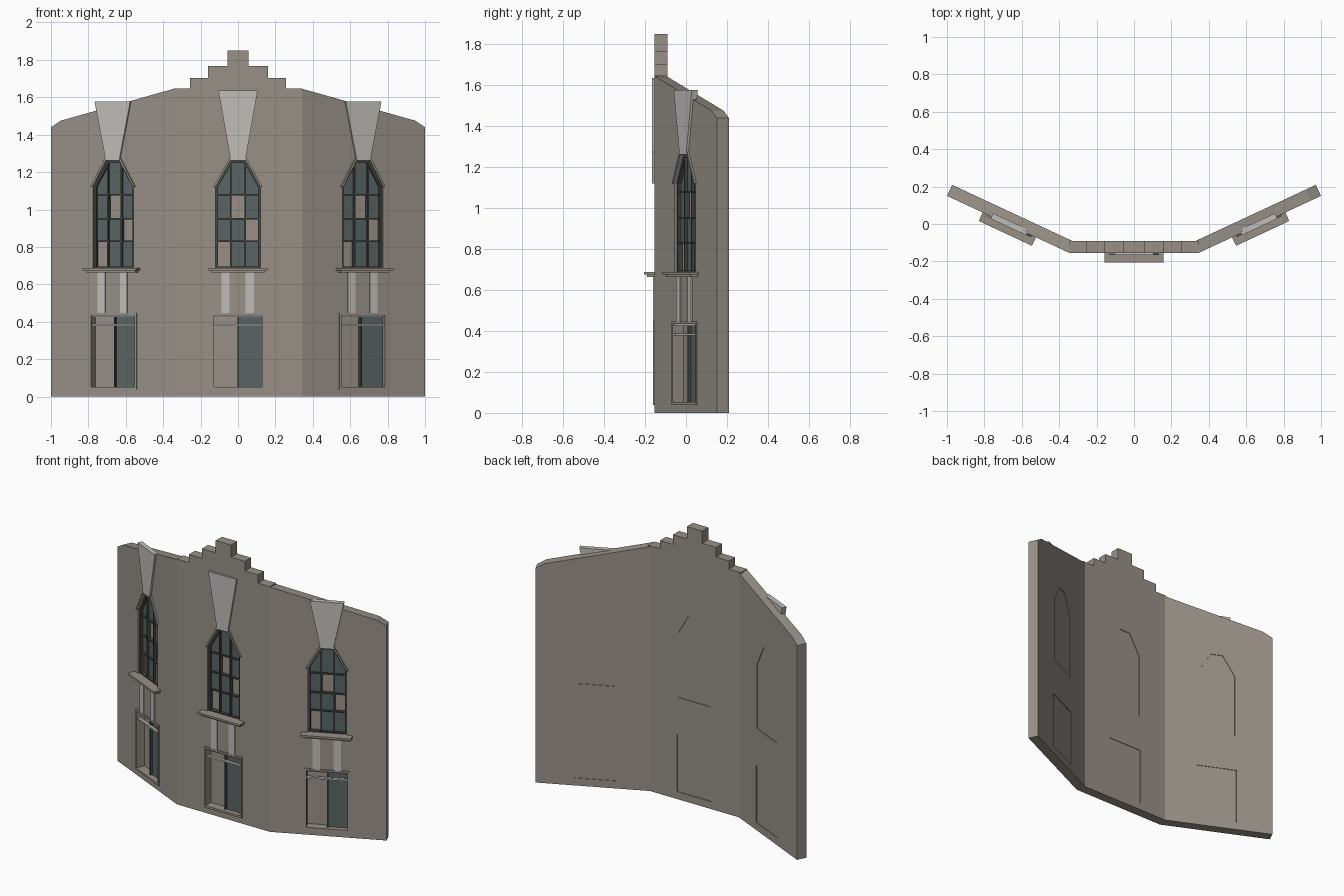
import bpy, bmesh, math
from mathutils import Matrix

cube = bpy.data.objects.get("Cube")
if cube:
    bpy.data.objects.remove(cube, do_unlink=True)


def material(name, rgb):
    m = bpy.data.materials.new(name)
    m.use_nodes = True
    m.diffuse_color = (*rgb, 1)
    bsdf = m.node_tree.nodes["Principled BSDF"]
    bsdf.inputs["Base Color"].default_value = (*rgb, 1)
    bsdf.inputs["Roughness"].default_value = 0.9
    return m


STONE = material("warm grey stone", (0.31, 0.28, 0.245))
PALE = material("pale grey stone", (0.52, 0.51, 0.49))
GLASS = material("dark green glass", (0.10, 0.13, 0.125))
IRON = material("dark iron", (0.06, 0.065, 0.06))


def prism(name, loops, back, front, mat, place):
    """Fill an outline (with optional holes) in the wall plane and extrude it outward."""
    bm = bmesh.new()
    for loop in loops:
        vs = [bm.verts.new((u, -back, z)) for u, z in loop]
        for a, b in zip(vs, vs[1:] + vs[:1]):
            bm.edges.new((a, b))
    bmesh.ops.triangle_fill(bm, use_beauty=True, edges=bm.edges[:], normal=(0, 1, 0))
    out = bmesh.ops.extrude_face_region(bm, geom=bm.faces[:], use_keep_orig=True)
    moved = [g for g in out["geom"] if isinstance(g, bmesh.types.BMVert)]
    bmesh.ops.translate(bm, vec=(0, back - front, 0), verts=moved)
    bmesh.ops.recalc_face_normals(bm, faces=bm.faces[:])
    me = bpy.data.meshes.new(name)
    bm.to_mesh(me)
    bm.free()
    me.materials.append(mat)
    ob = bpy.data.objects.new(name, me)
    ob.matrix_world = place
    bpy.context.collection.objects.link(ob)
    return ob


def rect(u0, u1, z0, z1):
    return [(u0, z0), (u1, z0), (u1, z1), (u0, z1)]


def mirrored(half):
    """Close a right-hand profile, listed bottom to top, with its mirror image."""
    return half + [(-u, z) for u, z in reversed(half)]


def shift(loop, c):
    return [(u + c, z) for u, z in loop]


T = 0.065                                # wall thickness
W, SILL, SPRING, TOP = 0.12, 0.685, 1.12, 1.262
arch = mirrored([(W, SILL), (W, SPRING), (0.04, TOP)])
arch_inner = mirrored([(W - 0.012, SILL + 0.01), (W - 0.012, SPRING), (0.034, TOP - 0.014)])
hood = mirrored([(W, SPRING), (W + 0.012, SPRING), (0.046, TOP + 0.014)])
hood = [(W, SPRING), (W + 0.012, SPRING), (0.046, TOP + 0.012), (-0.046, TOP + 0.012),
        (-W - 0.012, SPRING), (-W, SPRING), (-0.04, TOP), (0.04, TOP)]
door = rect(-0.13, 0.13, 0.05, 0.435)
columns = [-W, -0.04, 0.04, W]
rows = [SILL, 0.83, 0.95, 1.08]
missing = {(0, 0), (2, 1), (1, 2)}       # empty panes as (column, row)


def bay(side, wall, c, place, key_top):
    def part(name, loops, back, front, mat):
        prism(f"{side}_{name}", [shift(l, c) for l in loops], back, front, mat, place)

    # wall with its two openings, closed at the back by thin panels
    prism(f"{side}_wall", [wall, shift(arch, c), shift(door, c)], -T, 0, STONE, place)
    part("arch_back_panel", [arch], -T + 0.004, -T + 0.012, STONE)
    part("door_back_panel", [door], -T + 0.004, -T + 0.012, STONE)

    # arched window: panes, bars, frame
    for i, (u0, u1) in enumerate(zip(columns, columns[1:])):
        for j, (z0, z1) in enumerate(zip(rows, rows[1:])):
            if (i, j) not in missing:
                part(f"pane_{i}_{j}", [rect(u0, u1, z0, z1)], -0.035, -0.03, GLASS)
        zl, zr = (SPRING if abs(u) == W else TOP for u in (u0, u1))
        part(f"top_pane_{i}", [[(u0, rows[-1]), (u1, rows[-1]), (u1, zr), (u0, zl)]],
             -0.035, -0.03, GLASS)
    for i, u in enumerate(columns[1:3]):
        part(f"upright_bar_{i}", [rect(u - 0.004, u + 0.004, SILL, TOP)], -0.04, -0.015, IRON)
    for j, z in enumerate(rows[1:]):
        part(f"cross_bar_{j}", [rect(-W, W, z - 0.004, z + 0.004)], -0.04, -0.018, IRON)
    part("window_frame", [arch, arch_inner], -0.04, -0.012, IRON)

    # stonework around the window
    part("hood_mould", [hood], -0.02, 0.01, STONE)
    part("keystone", [mirrored([(0.04, 1.265), (0.105, key_top)])], -0.02, 0.012, PALE)
    part("sill", [rect(-0.157, 0.157, 0.675, 0.688)], -0.03, 0.05, STONE)
    part("sill_underside", [rect(-0.145, 0.145, 0.663, 0.675)], -0.01, 0.035, STONE)
    for n, u in (("left", 0.063), ("right", -0.067)):
        part(f"{n}_pilaster_strip", [rect(u - 0.022, u + 0.022, 0.445, 0.664)], 0, 0.006, PALE)

    # lower opening: frame, glazed half, rails
    part("door_frame", [rect(-0.141, 0.141, 0.038, 0.446), rect(-0.128, 0.128, 0.052, 0.433)],
         -0.02, 0.007, STONE)
    part("door_glass", [rect(0, 0.13, 0.05, 0.435)], -0.035, -0.03, GLASS)
    part("door_mullion", [rect(-0.004, 0.004, 0.05, 0.435)], -0.045, -0.015, IRON)
    part("transom_rail", [rect(-0.128, 0.128, 0.377, 0.388)], -0.02, -0.002, PALE)
    part("head_rail", [rect(-0.128, 0.128, 0.425, 0.433)], -0.02, -0.002, PALE)


# stepped centre bay
J, FRONT = 0.345, -0.155
centre = mirrored([(J, 0), (J, 1.648), (0.257, 1.648), (0.257, 1.703), (0.16, 1.703),
                   (0.16, 1.768), (0.057, 1.768), (0.057, 1.85)])
bay("centre", centre, 0, Matrix.Translation((0, FRONT, 0)), 1.635)

# angled side bays
for side, s in (("left", 1), ("right", -1)):
    wing = [(s * u, z) for u, z in
            [(0, 0), (0.7225, 0), (0.7225, 1.44), (0.665, 1.475), (0, 1.645)]]
    place = Matrix.Translation((s * J, FRONT, 0)) @ Matrix.Rotation(s * math.radians(25), 4, "Z")
    bay(side, wing, s * 0.355, place, 1.577)
